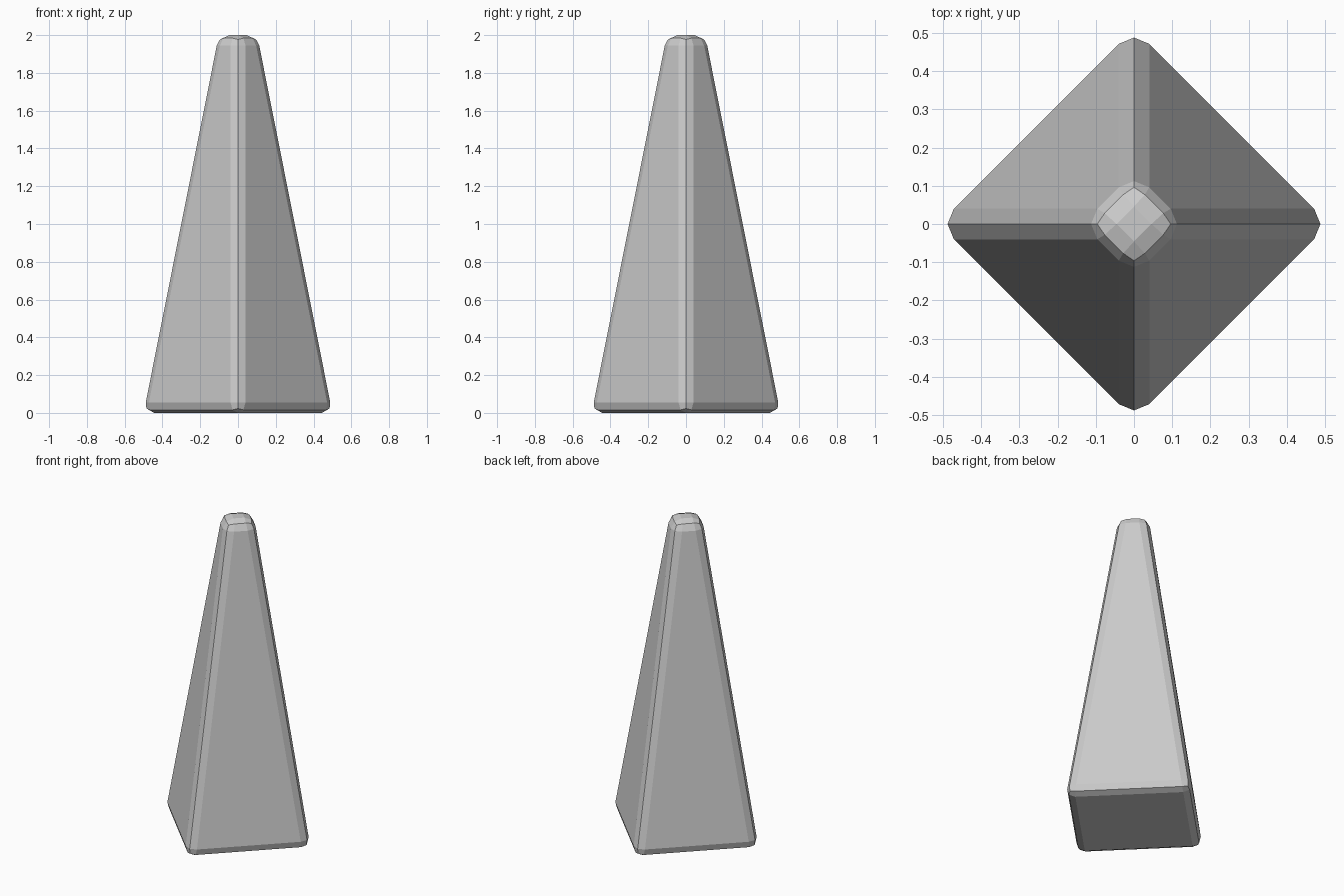
import bpy
import bmesh

if "Cube" in bpy.data.objects:
    bpy.data.objects.remove(bpy.data.objects["Cube"])

# Tapered four-sided spike, corners on the x and y axes
mesh = bpy.data.meshes.new("tapered_spike")
spike = bpy.data.objects.new("tapered_spike", mesh)
bpy.context.collection.objects.link(spike)

bm = bmesh.new()
bmesh.ops.create_cone(bm, cap_ends=True, cap_tris=False, segments=4,
                      radius1=0.523, radius2=0.125, depth=2.0)
bmesh.ops.translate(bm, verts=bm.verts, vec=(0, 0, 1.0))
bm.to_mesh(mesh)
bm.free()

# Two-step rounded edges, flat shaded
bevel = spike.modifiers.new("edge_bevel", 'BEVEL')
bevel.width = 0.056
bevel.segments = 2
bevel.limit_method = 'NONE'
